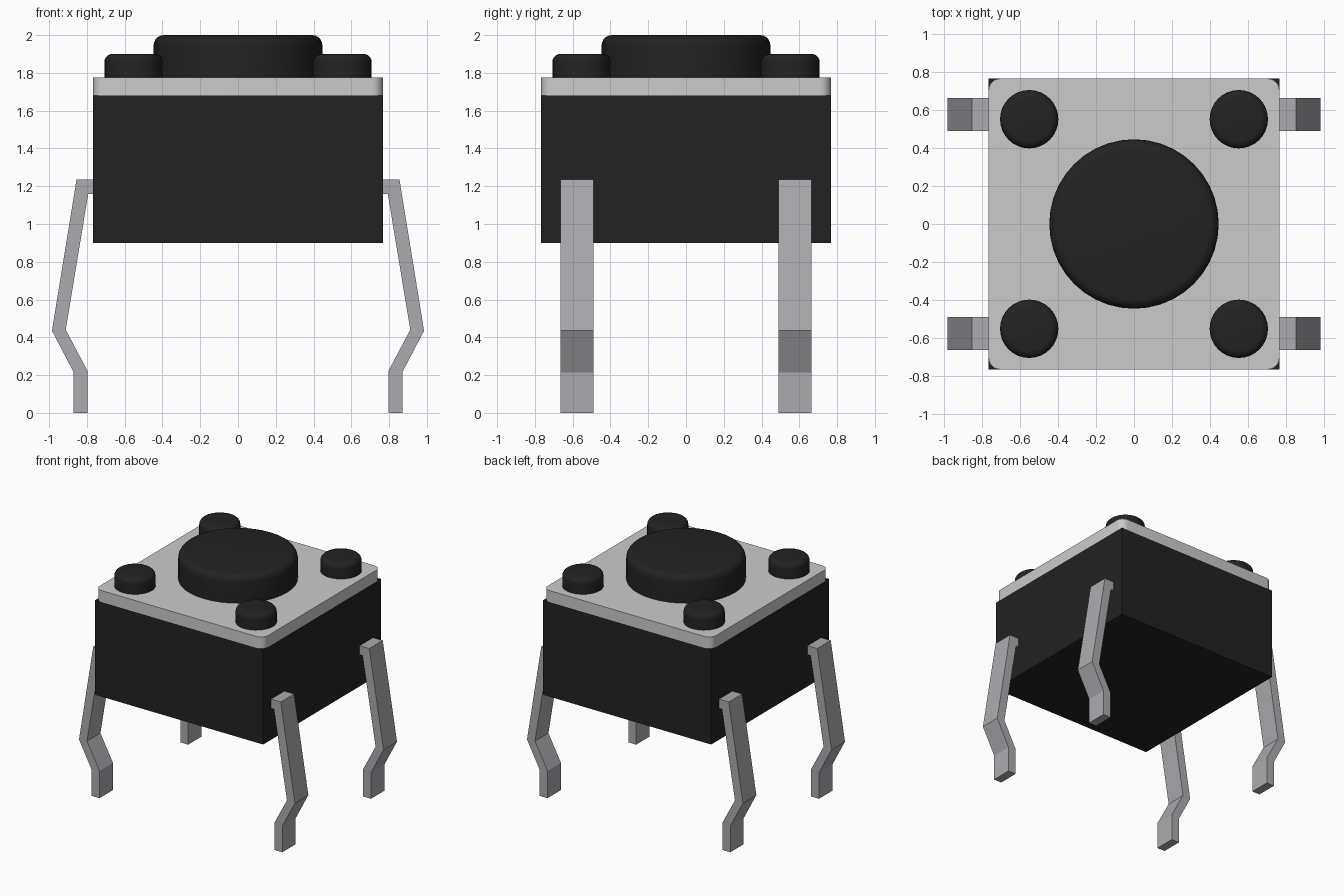
import bpy, bmesh, math

if "Cube" in bpy.data.objects:
    bpy.data.objects.remove(bpy.data.objects["Cube"])


def material(name, rgb):
    m = bpy.data.materials.new(name)
    m.diffuse_color = (*rgb, 1)
    m.use_nodes = True
    m.node_tree.nodes["Principled BSDF"].inputs["Base Color"].default_value = m.diffuse_color
    return m


BLACK = material("black plastic", (0.016, 0.016, 0.016))
PLATE = material("light metal", (0.6, 0.6, 0.6))
STEEL = material("leg steel", (0.41, 0.41, 0.44))


def finish(bm, name, mat, smooth=False):
    bmesh.ops.recalc_face_normals(bm, faces=bm.faces)
    me = bpy.data.meshes.new(name)
    bm.to_mesh(me)
    bm.free()
    me.materials.append(mat)
    ob = bpy.data.objects.new(name, me)
    bpy.context.collection.objects.link(ob)
    if smooth:
        bpy.ops.object.select_all(action='DESELECT')
        ob.select_set(True)
        bpy.context.view_layer.objects.active = ob
        bpy.ops.object.shade_smooth_by_angle(angle=math.radians(35))
    return ob


def prism(name, points, offset, mat, smooth=False):
    """Extrude a flat outline along an offset vector."""
    bm = bmesh.new()
    face = bm.faces.new([bm.verts.new(p) for p in points])
    top = bmesh.ops.extrude_face_region(bm, geom=[face])["geom"]
    bmesh.ops.translate(bm, vec=offset, verts=[v for v in top if isinstance(v, bmesh.types.BMVert)])
    return finish(bm, name, mat, smooth)


def knob(name, x, y, r, z0, z1, round_r, sides):
    """Cylinder with a rounded top rim."""
    bm = bmesh.new()
    rings = [(r, z0)]
    for i in range(6):
        a = math.pi / 2 * i / 5
        rings.append((r - round_r * (1 - math.cos(a)), z1 - round_r * (1 - math.sin(a))))
    loops = [[bm.verts.new((x + rr * math.cos(math.tau * k / sides),
                            y + rr * math.sin(math.tau * k / sides), z))
              for k in range(sides)] for rr, z in rings]
    for a, b in zip(loops, loops[1:]):
        for k in range(sides):
            n = (k + 1) % sides
            bm.faces.new((a[k], a[n], b[n], b[k]))
    bm.faces.new(loops[0])
    bm.faces.new(loops[-1])
    return finish(bm, name, BLACK, True)


# Square housing
H = 0.767
prism("housing", [(-H, -H, 0.9), (H, -H, 0.9), (H, H, 0.9), (-H, H, 0.9)], (0, 0, 0.78), BLACK)

# Metal cover plate with rounded corners
R = 0.06
outline = []
for q, (sx, sy) in enumerate([(1, 1), (-1, 1), (-1, -1), (1, -1)]):
    for i in range(7):
        a = math.pi / 2 * (q + i / 6)
        outline.append((sx * (H - R) + R * math.cos(a), sy * (H - R) + R * math.sin(a), 1.68))
prism("cover_plate", outline, (0, 0, 0.095), PLATE, True)

# Push button and four corner pegs
knob("push_button", 0, 0, 0.447, 1.77, 2.0, 0.055, 40)
for sx in (-1, 1):
    for sy in (-1, 1):
        knob("corner_peg", sx * 0.553, sy * 0.553, 0.154, 1.77, 1.9, 0.04, 32)

# Four bent legs
LEG = [(0.76, 1.235), (0.855, 1.235), (0.985, 0.435), (0.87, 0.215), (0.87, 0),
       (0.798, 0), (0.798, 0.225), (0.912, 0.44), (0.793, 1.16), (0.76, 1.16)]
for sx in (-1, 1):
    for sy in (-1, 1):
        prism("leg", [(sx * x, sy * 0.49, z) for x, z in LEG], (0, sy * 0.175, 0), STEEL)
